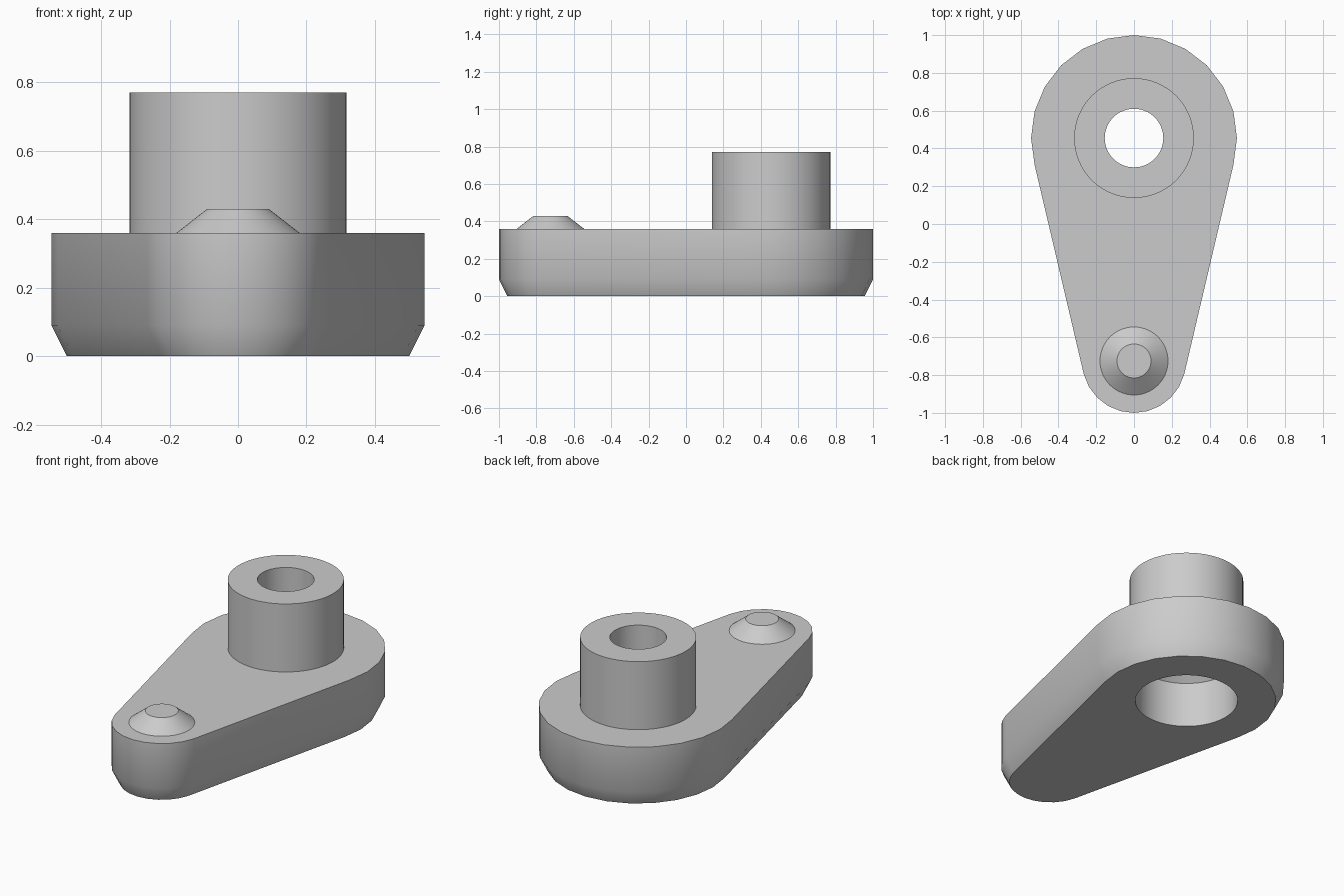
import bpy, bmesh
from math import sin, cos, pi, radians

if "Cube" in bpy.data.objects:
    bpy.data.objects.remove(bpy.data.objects["Cube"])

grey = bpy.data.materials.new("plain grey")
grey.use_nodes = True
grey.diffuse_color = (0.6, 0.6, 0.6, 1)
grey.node_tree.nodes["Principled BSDF"].inputs["Base Color"].default_value = (0.6, 0.6, 0.6, 1)

BIG_Y, SMALL_Y = 0.455, -0.725
BIG_R, SMALL_R = 0.545, 0.275
TOP = 0.36


def loft(name, rings):
    """Skin a stack of closed rings, bottom to top, and cap both ends."""
    bm = bmesh.new()
    loops = [[bm.verts.new(p) for p in ring] for ring in rings]
    n = len(loops[0])
    for low, high in zip(loops, loops[1:]):
        for i in range(n):
            j = (i + 1) % n
            bm.faces.new((low[i], low[j], high[j], high[i]))
    bm.faces.new(loops[0][::-1])
    bm.faces.new(loops[-1])
    bmesh.ops.recalc_face_normals(bm, faces=bm.faces[:])
    mesh = bpy.data.meshes.new(name)
    bm.to_mesh(mesh)
    bm.free()
    mesh.materials.append(grey)
    ob = bpy.data.objects.new(name, mesh)
    bpy.context.collection.objects.link(ob)
    return ob


def circle(y, r, z, n=64):
    return [(r * cos(2 * pi * i / n), y + r * sin(2 * pi * i / n), z) for i in range(n)]


def teardrop(inset, z):
    """Outline of two arcs joined by straight tapering flanks."""
    def arc(y, r, start, stop):
        return [((r - inset) * cos(radians(a)), y + (r - inset) * sin(radians(a)), z)
                for a in range(start, stop + 1, 15)]
    return arc(BIG_Y, BIG_R, -15, 195) + arc(SMALL_Y, SMALL_R, 195, 345)


# Lever plate with a chamfered underside
plate = loft("lever_plate", [teardrop(0.045, 0), teardrop(0, 0.09), teardrop(0, TOP)])

# Tall round boss on the wide end
boss = loft("hub_boss", [circle(BIG_Y, 0.317, TOP), circle(BIG_Y, 0.317, 0.77)])

# Low tapered stud on the narrow end
stud = loft("tapered_stud", [circle(SMALL_Y, 0.18, TOP), circle(SMALL_Y, 0.09, 0.43)])

# Stepped bore: wide below, tapering to a narrow through hole
bore = loft("bore_cutter", [circle(BIG_Y, r, z) for r, z in
                            ((0.285, -0.1), (0.285, 0.275), (0.155, 0.4), (0.155, 0.9))])
bore.hide_render = True

for ob in (plate, boss):
    cut = ob.modifiers.new("bore", 'BOOLEAN')
    cut.operation = 'DIFFERENCE'
    cut.solver = 'EXACT'
    cut.object = bore
    bpy.context.view_layer.update()
    evaluated = ob.evaluated_get(bpy.context.evaluated_depsgraph_get())
    ob.data = bpy.data.meshes.new_from_object(evaluated)
    ob.modifiers.clear()
bpy.data.objects.remove(bore)

# Smooth the curved walls, keep the rims sharp
bpy.ops.object.select_all(action='DESELECT')
for ob in (plate, boss, stud):
    ob.select_set(True)
bpy.context.view_layer.objects.active = plate
bpy.ops.object.shade_smooth_by_angle(angle=radians(30))
